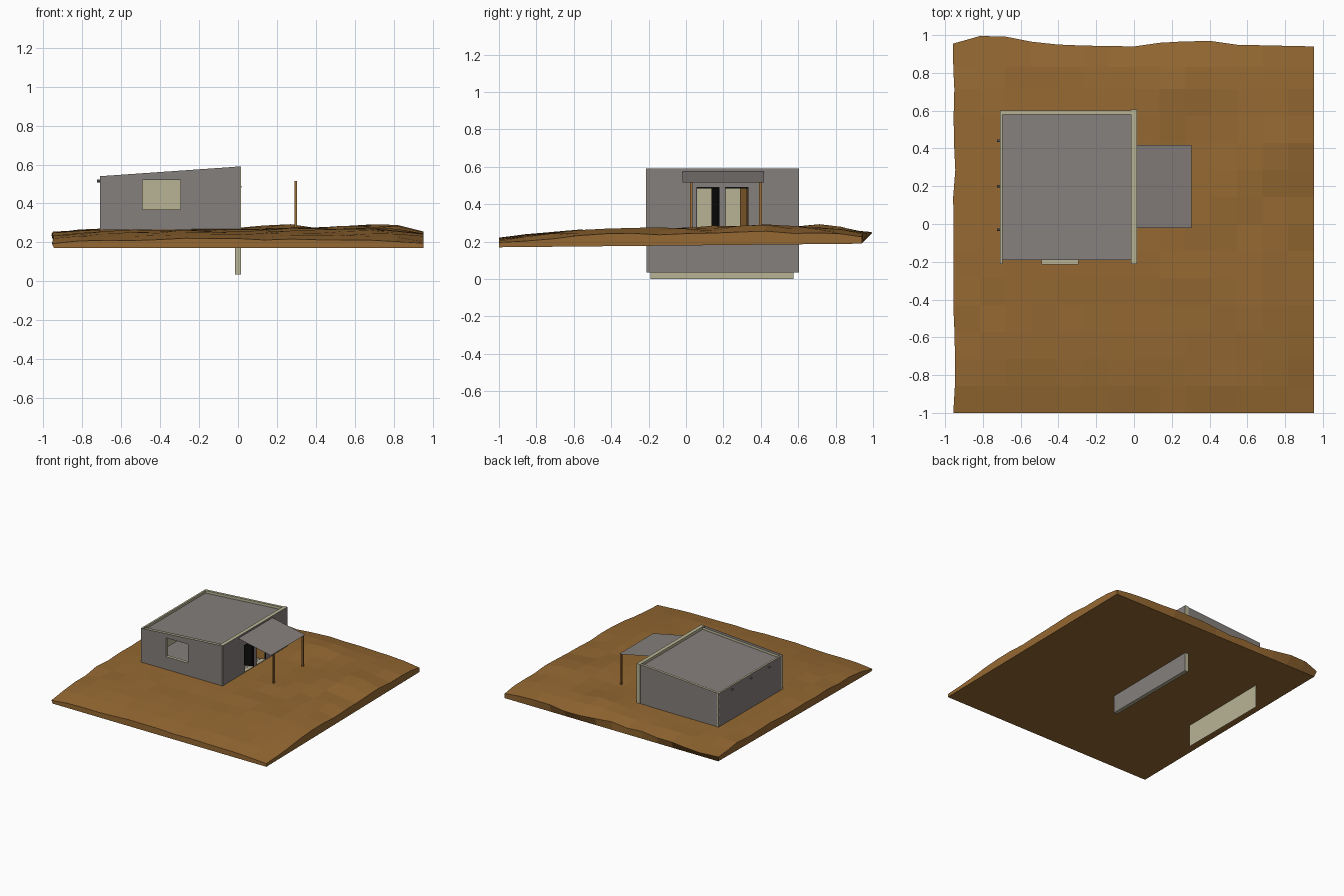
import bpy, bmesh, math, random
from mathutils import Vector

if "Cube" in bpy.data.objects:
    bpy.data.objects.remove(bpy.data.objects["Cube"])

random.seed(4)


def material(name, rgb):
    m = bpy.data.materials.new(name)
    m.diffuse_color = (*rgb, 1)
    m.use_nodes = True
    m.node_tree.nodes["Principled BSDF"].inputs["Base Color"].default_value = m.diffuse_color
    return m


EARTH = material("earth brown", (0.30, 0.14, 0.032))
GRAY = material("wall gray", (0.235, 0.215, 0.205))
CREAM = material("inner cream", (0.48, 0.455, 0.30))
WOOD = material("wood brown", (0.33, 0.155, 0.035))
BLACK = material("door black", (0.004, 0.004, 0.004))


def finish(name, bm, mats, recalc=True):
    bmesh.ops.remove_doubles(bm, verts=bm.verts, dist=1e-5)
    if recalc:
        bmesh.ops.recalc_face_normals(bm, faces=bm.faces)
    me = bpy.data.meshes.new(name)
    bm.to_mesh(me)
    bm.free()
    for m in mats:
        me.materials.append(m)
    ob = bpy.data.objects.new(name, me)
    bpy.context.collection.objects.link(ob)
    return ob


def box(name, lo, hi, mat, top=None):
    """Axis-aligned box; top(x) optionally shears it to follow the roof slope."""
    bm = bmesh.new()
    bmesh.ops.create_cube(bm, size=1)
    for v in bm.verts:
        v.co = Vector([lo[i] + (v.co[i] + 0.5) * (hi[i] - lo[i]) for i in range(3)])
        if top:
            v.co.z += top(v.co.x)
    return finish(name, bm, [mat])


def sheet(name, pts, mat):
    bm = bmesh.new()
    bm.faces.new([bm.verts.new(p) for p in pts])
    return finish(name, bm, [mat], False)


def wall(name, us, vs, holes, place, capped=True):
    """Wall from a grid of cells: gray outside, cream inside and reveals."""
    bm = bmesh.new()
    nu, nv = len(us) - 1, len(vs) - 1
    solid = lambda i, j: 0 <= i < nu and 0 <= j < nv and (i, j) not in holes

    def quad(pts, mi):
        bm.faces.new([bm.verts.new(place(*p)) for p in pts]).material_index = mi

    for i in range(nu):
        for j in range(nv):
            if not solid(i, j):
                continue
            c = [(us[i], vs[j]), (us[i + 1], vs[j]), (us[i + 1], vs[j + 1]), (us[i], vs[j + 1])]
            quad([(*p, 0) for p in c], 0)
            quad([(*p, 1) for p in reversed(c)], 1)
            for k, (di, dj) in enumerate([(0, -1), (1, 0), (0, 1), (-1, 0)]):
                if solid(i + di, j + dj) or (not capped and j + dj == nv):
                    continue
                a, b = c[k], c[(k + 1) % 4]
                quad([(*a, 0), (*a, 1), (*b, 1), (*b, 0)], 1)
    return finish(name, bm, [GRAY, CREAM])


# Sloping wall top: 0.54 at the left, 0.59 at the right
slope = lambda x: 0.54 + 0.05 * (x + 0.71) / 0.72
TOP = 9  # marker for "up to the sloping top"
lift = lambda x, v: slope(x) if v == TOP else v

# House walls
wall("front_wall", [-0.71, -0.49, -0.295, 0.01], [0.20, 0.37, 0.52, TOP], {(1, 1)},
     lambda u, v, d: (u, -0.215 + 0.025 * d, lift(u, v)), capped=False)
wall("back_wall", [-0.71, -0.015], [0.20, TOP], set(),
     lambda u, v, d: (u, 0.60 - 0.02 * d, lift(u, v)))
wall("left_wall", [-0.212, 0.60], [0.20, 0.54], set(),
     lambda u, v, d: (-0.71 + 0.015 * d, u, v))
wall("right_wall", [-0.212, 0.055, 0.18, 0.21, 0.335, 0.605], [0.035, 0.275, 0.49, 0.59],
     {(1, 1), (3, 1)}, lambda u, v, d: (0.015 - 0.03 * d, u, v))

# Cream lining of the left wall, reaching below the ground
sheet("left_lining", [(-0.692, -0.19, 0), (-0.692, 0.575, 0),
                      (-0.692, 0.575, 0.51), (-0.692, -0.19, 0.51)], CREAM)

# Floor and recessed sloping roof
box("floor", (-0.695, -0.19, 0.22), (-0.015, 0.58, 0.276), GRAY)
box("roof", (-0.695, -0.19, -0.035), (-0.015, 0.59, -0.02), GRAY, top=slope)

# Drain spouts on the left wall
for k, y in enumerate((-0.03, 0.20, 0.44)):
    bm = bmesh.new()
    bmesh.ops.create_cone(bm, cap_ends=True, segments=8, radius1=0.007, radius2=0.007, depth=0.03)
    for v in bm.verts:
        v.co = Vector((-0.71 + v.co.z, y + v.co.y, 0.515 + v.co.x))
    finish(f"drain_spout_{k + 1}", bm, [GRAY])

# Doors: two leaves swung inwards, with thin dark head strips
for name, y, mat in (("left_door", 0.18, BLACK), ("right_door", 0.333, WOOD)):
    leaf = box(name, (-0.12, -0.004, 0.277), (0, 0.004, 0.487), mat)
    leaf.location = (0.005, y - 0.005, 0)
    leaf.rotation_euler.z = math.radians(17)
    box(name + "_head", (-0.01, y - 0.125, 0.483), (0.017, y, 0.491), BLACK)
    for side, yy in (("a", y - 0.125), ("b", y - 0.004)):
        box(f"{name}_jamb_{side}", (-0.01, yy, 0.276), (0.016, yy + 0.004, 0.49), BLACK)

# Porch: thin sloping canopy on two posts
sheet("porch_canopy", [(0.015, -0.02, 0.575), (0.305, -0.02, 0.516),
                       (0.305, 0.417, 0.516), (0.015, 0.417, 0.575)], GRAY)
for k, y in enumerate((0.028, 0.398)):
    box(f"porch_post_{k + 1}", (0.29, y - 0.007, 0.25), (0.302, y + 0.007, 0.516), WOOD)


# Ground slab with an uneven top
def interp(table, t):
    for (a, p), (b, q) in zip(table, table[1:]):
        if t <= b:
            return p + (q - p) * max(0, (t - a) / (b - a))
    return table[-1][1]


ALONG_Y = [(-1, .215), (-.85, .235), (-.6, .256), (-.2, .268), (.6, .272), (.85, .262), (1, .245)]
ALONG_X = [(-.95, -.018), (-.75, 0), (.75, .002), (.95, -.025)]
BACK_EDGE = [(-.95, .955), (-.8, 1), (-.65, .99), (-.5, .955), (-.3, .945), (0, .94),
             (.05, .965), (.2, .955), (.35, .98), (.5, .95), (.95, .94)]
N = 14
bm = bmesh.new()
bmesh.ops.create_grid(bm, x_segments=N, y_segments=N, size=1)
for v in bm.verts:
    sx, sy = v.co.x, v.co.y
    x, y = sx * 0.952, sy
    z = interp(ALONG_Y, y) + interp(ALONG_X, x)
    near_house = -0.9 < x < 0.15 and -0.4 < y < 0.75
    if not near_house:
        z += random.uniform(-0.007, 0.007)
    # low mounds behind and to the right of the porch
    for mx, my, h in ((0.2, 0.75, .022), (0.8, 0.4, .022), (0.5, 0.15, .012)):
        z += h * math.exp(-((x - mx) ** 2 + (y - my) ** 2) / 0.03)
    if sy > 0.99:
        y = interp(BACK_EDGE, x)
    elif sy > 0.8:
        y = 0.83
    if sx < -0.99:
        x += random.uniform(-0.006, 0.006)
    v.co = (x, y, z)
top_faces = list(bm.faces)
ext = bmesh.ops.extrude_face_region(bm, geom=top_faces, use_keep_orig=True)
for v in [g for g in ext["geom"] if isinstance(g, bmesh.types.BMVert)]:
    v.co.y = min(v.co.y, 0.94)
    v.co.x = max(-0.945, v.co.x)
    v.co.z = 0.17 + 0.01 * (v.co.y + 1)
finish("ground", bm, [EARTH])
